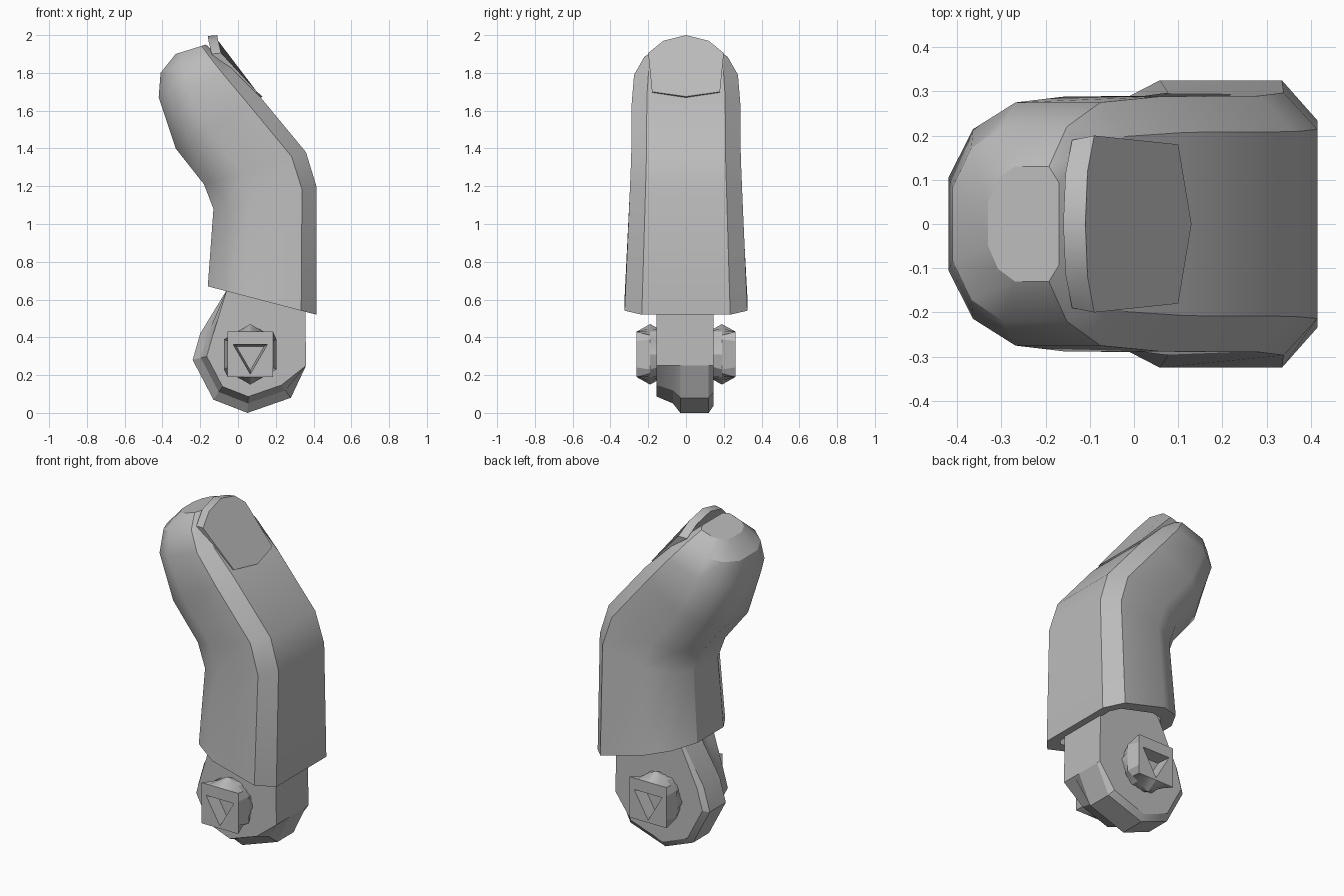
import bpy, bmesh, math
from mathutils import Vector

cube = bpy.data.objects.get("Cube")
if cube:
    bpy.data.objects.remove(cube, do_unlink=True)

grey = bpy.data.materials.new("plain grey")
grey.use_nodes = True
colour = (0.5, 0.5, 0.5, 1)
grey.diffuse_color = colour
grey.node_tree.nodes["Principled BSDF"].inputs["Base Color"].default_value = colour


def finish(name, bm, angle):
    bmesh.ops.recalc_face_normals(bm, faces=bm.faces)
    mesh = bpy.data.meshes.new(name)
    bm.to_mesh(mesh)
    bm.free()
    mesh.materials.append(grey)
    ob = bpy.data.objects.new(name, mesh)
    bpy.context.collection.objects.link(ob)
    bpy.ops.object.select_all(action='DESELECT')
    ob.select_set(True)
    bpy.context.view_layer.objects.active = ob
    bpy.ops.object.shade_smooth_by_angle(angle=math.radians(angle))
    return ob


def loft(bm, rings):
    """Skin closed rings of equal length and cap both ends; returns the caps."""
    rows = [[bm.verts.new(p) for p in ring] for ring in rings]
    for a, b in zip(rows, rows[1:]):
        for i in range(len(a)):
            j = (i + 1) % len(a)
            bm.faces.new((a[i], a[j], b[j], b[i]))
    return bm.faces.new(rows[0]), bm.faces.new(rows[-1])


# Finger shell: each station is dorsal (x, z), palmar (x, z), half width
stations = [
    ((.415, .52), (-.16, .67), .325),
    ((.415, 1.2), (-.13, 1.08), .297),
    ((.36, 1.38), (-.18, 1.21), .29),
    ((.12, 1.67), (-.33, 1.40), .288),
    ((-.02, 1.81), (-.42, 1.67), .275),
    ((-.11, 1.90), (-.41, 1.80), .22),
    ((-.17, 1.95), (-.33, 1.90), .13),
]
# Half section: depth from dorsal to palmar, share of half width
half = [(0, .72), (.14, 1), (.62, 1), (.86, .78), (1, .38)]
section = half + [(t, -w) for t, w in reversed(half)]
rings = []
for (dx, dz), (px, pz), width in stations:
    rings.append([(dx + (px - dx) * t, width * w, dz + (pz - dz) * t)
                  for t, w in section])
bm = bmesh.new()
socket, tip = loft(bm, rings)
bmesh.ops.recalc_face_normals(bm, faces=bm.faces)
bmesh.ops.inset_region(bm, faces=[socket], thickness=.08)
hollow = bmesh.ops.extrude_face_region(bm, geom=[socket])
bmesh.ops.delete(bm, geom=[socket], context='FACES_ONLY')
bmesh.ops.translate(bm, vec=(0, 0, .12),
                    verts=[v for v in hollow["geom"] if isinstance(v, bmesh.types.BMVert)])
finish("finger_shell", bm, 32)

# Nail: curved plate lifted at its rounded free edge
edge = [(.13, 0, 1.675), (.1, .18, 1.70), (-.09, .2, 1.905), (-.105, .12, 1.97), (-.11, 0, 2)]
outline = edge + [(x, -y, z) for x, y, z in reversed(edge[1:-1])]
bm = bmesh.new()
under = [(x - .05, y * .95, z - .03 if z < 1.8 else z - .005) for x, y, z in outline]
loft(bm, [outline, under])
finish("nail", bm, 30)

# Knuckle: rounded block, trimmed towards its two flat sides
profile = [(.355, .72), (.36, .25), (.28, .08), (.05, 0), (-.13, .07),
           (-.24, .28), (-.2, .42), (-.06, .65), (0, .74)]
centre = Vector((.07, .36))
rings = []
for y, scale in [(-.155, .76), (-.07, .86), (-.03, 1), (.12, 1), (.145, .9)]:
    ring = []
    for point in profile:
        p = Vector(point)
        if p.y < .5 and p.x < .3:
            p = centre + (p - centre) * scale
        ring.append((p.x, y, p.y))
    rings.append(ring)
bm = bmesh.new()
loft(bm, rings)
finish("knuckle", bm, 25)


def polygon_ring(sides, radius, turn, y, count=24):
    """Regular polygon in the xz plane, sampled at even angles."""
    ring = []
    step = math.tau / sides
    for i in range(count):
        a = math.tau * i / count
        local = (a - turn) % step - step / 2
        r = radius * math.cos(step / 2) / math.cos(local)
        ring.append((.065 + r * math.cos(a), y, .31 + r * math.sin(a)))
    return ring


# Pivot bosses: faceted collar, square head, triangular recess
for name, side in (("right_pivot_boss", -1), ("left_pivot_boss", 1)):
    bm = bmesh.new()
    loft(bm, [polygon_ring(6, .14, 0, .12 * side),
              polygon_ring(6, .16, math.radians(30), .19 * side),
              polygon_ring(4, .17, math.radians(45), .262 * side),
              polygon_ring(3, .105, math.radians(30), .262 * side),
              polygon_ring(3, .085, math.radians(30), .19 * side)])
    finish(name, bm, 20)
